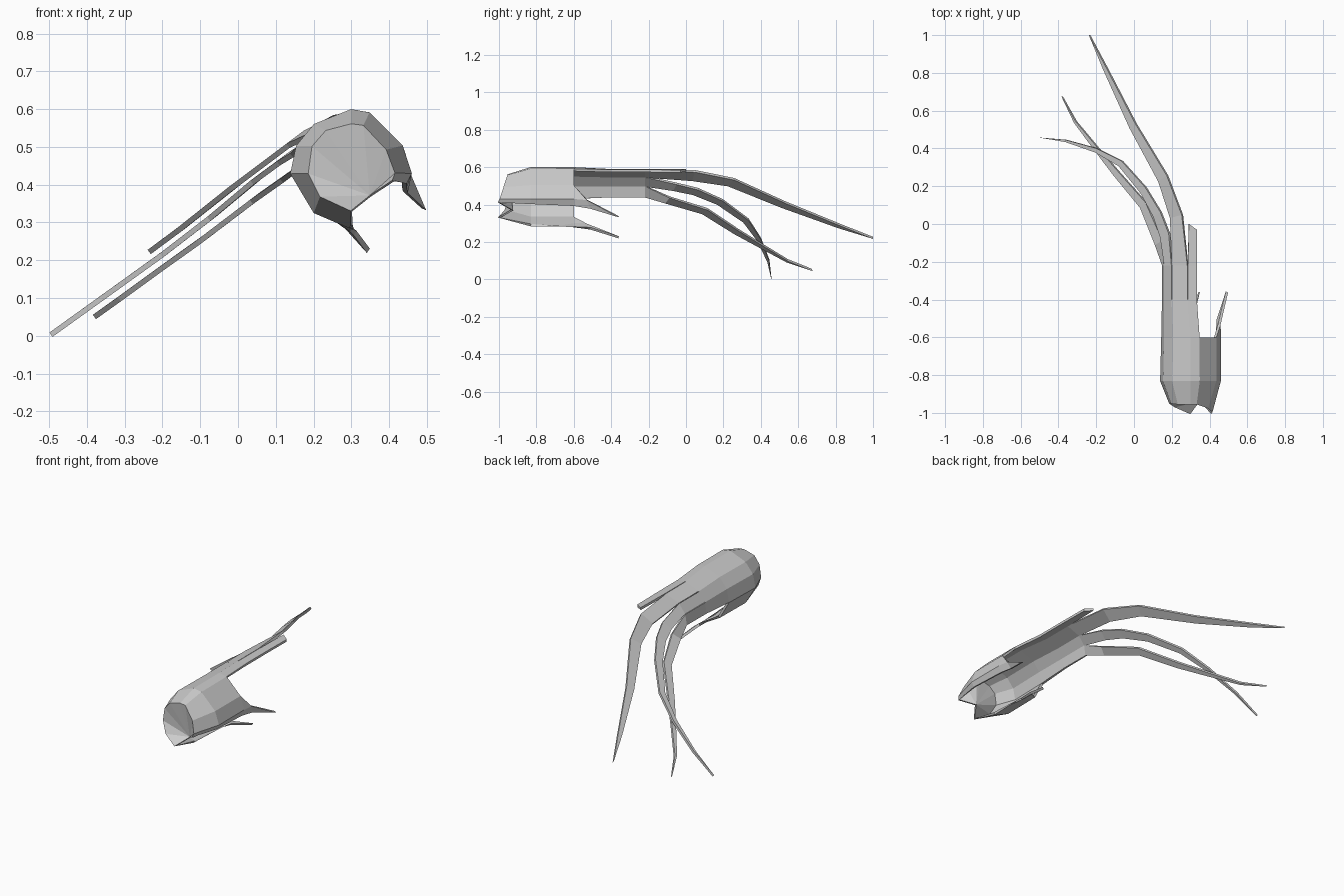
import bpy
from mathutils import Vector

if "Cube" in bpy.data.objects:
    bpy.data.objects.remove(bpy.data.objects["Cube"])

THICK = 0.014


def make(name, verts, faces):
    """Thin flat-shaded sheet object."""
    me = bpy.data.meshes.new(name)
    me.from_pydata([tuple(v) for v in verts], [], faces)
    ob = bpy.data.objects.new(name, me)
    bpy.context.collection.objects.link(ob)
    mod = ob.modifiers.new("thickness", 'SOLIDIFY')
    mod.thickness = THICK
    mod.offset = 0
    return ob


def strip(name, pairs, tip=None):
    """Ribbon from (low, high) edge pairs, optionally ending in a point."""
    verts = [p for pair in pairs for p in pair]
    n = len(pairs)
    faces = [(2*i, 2*i + 1, 2*i + 3, 2*i + 2) for i in range(n - 1)]
    if tip is not None:
        verts.append(tip)
        faces.append((2*n - 2, 2*n - 1, 2*n))
    return make(name, verts, faces)


# Shell: open ring section (x, z) running from the lower slot edge to the upper one
section = [(.30, .29), (.205, .33), (.145, .43), (.16, .50), (.205, .555),
           (.30, .593), (.345, .585), (.43, .50), (.453, .43), (.44, .405)]
front = [(.30, -1, .33), (.22, -.965, .37), (.19, -.945, .43), (.20, -.945, .50),
         (.235, -.95, .54), (.30, -.95, .557), (.33, -.95, .553), (.39, -.97, .49),
         (.413, -.99, .43), (.41, -1, .41)]
n = len(section)
verts = list(front)
verts += [(x, -.83, z) for x, z in section]
verts += [(.3 + (x - .3) * .96 if x < .3 else x, -.6, z - (.01 if i in (0, n - 1) else 0))
          for i, (x, z) in enumerate(section)]
faces = [(r*n + i, r*n + i + 1, r*n + n + i + 1, r*n + n + i)
         for r in range(2) for i in range(n - 1)]
# closed front cap, notched at the slot
verts.append((.35, -.93, .37))
faces += [(i + 1, i, 3*n) for i in range(n - 1)]
# side spike, lower spike
k = len(verts)
verts += [(.452, -.53, .425), (.443, -.51, .38), (.492, -.36, .335),
          (.31, -.51, .272), (.285, -.53, .292), (.345, -.36, .225)]
e = 2*n
faces += [(e + 7, e + 8, k), (e + 8, e + 9, k + 1, k), (k, k + 1, k + 2),
          (e + 1, e, k + 3, k + 4), (k + 4, k + 3, k + 5)]
# rear collar continuing the upper left of the ring
arc = [(.155, .44), (.165, .50), (.203, .55), (.285, .583), (.332, .58)]
k = len(verts)
verts += [(x, -.4, z) for x, z in arc]
faces += [(e + 2 + i, e + 3 + i, k + i + 1, k + i) for i in range(4)]
make("shell", verts, faces)

# Trailing strands: centre-line points, half-width; each starts on one arc segment
normal = Vector((-.6, 0, .8))
strands = {
    "lower_strand": (0, [(.135, -.1, .425), (.05, .1, .365), (-.095, .27, .255),
                         (-.2, .4, .18), (-.31, .54, .10), (-.38, .675, .05)], .027),
    "middle_strand": (1, [(.165, -.06, .495), (.125, .05, .47), (.05, .18, .415),
                          (-.07, .32, .315), (-.2, .39, .215), (-.36, .44, .10),
                          (-.495, .457, .003)], .030),
    "upper_strand": (2, [(.225, .04, .555), (.155, .24, .52), (-.005, .52, .40),
                         (-.15, .82, .285), (-.235, 1, .222)], .040),
}
for name, (seg, path, half) in strands.items():
    (x0, z0), (x1, z1) = arc[seg], arc[seg + 1]
    pairs = [(Vector((x0, y, z0)), Vector((x1, y, z1))) for y in (-.4, -.22)]
    pts = [Vector(p) for p in path]
    prev = (pairs[1][0] + pairs[1][1]) / 2
    for i, p in enumerate(pts[:-1]):
        t = (pts[i + 1] - prev).normalized()
        w = t.cross(normal).normalized() * half * (1 - (i / (len(pts) - 1)) ** 1.2)
        pairs.append((p - w, p + w))
        prev = p
    strip(name, pairs, pts[-1])

# Short blunt strand on top
(x0, z0), (x1, z1) = arc[3], arc[4]
strip("short_strand", [((x0, -.4, z0), (x1, -.4, z1)), ((x0, -.22, z0), (x1, -.22, z1)),
                       ((.29, 0, .583), (.332, -.03, .578))])
